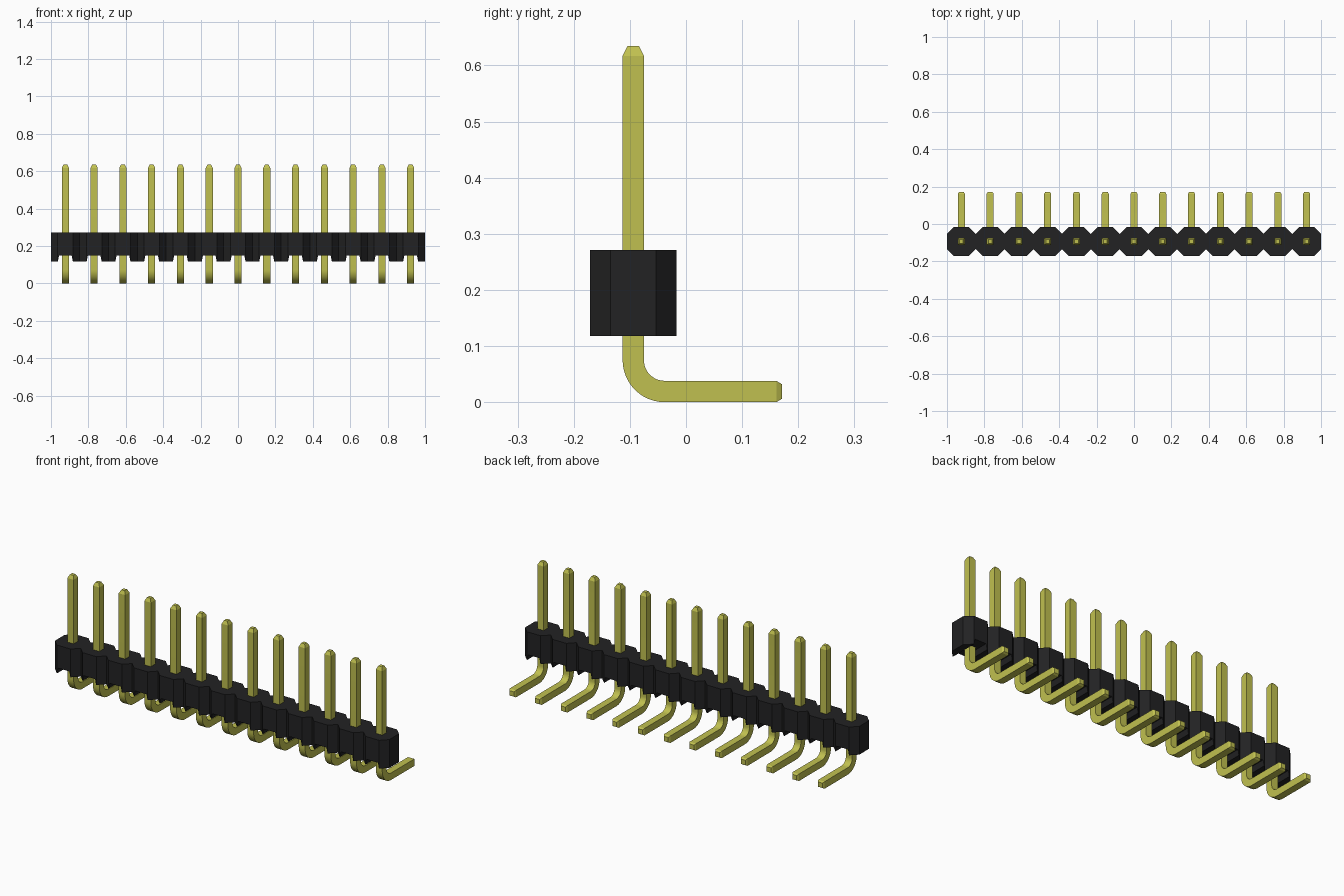
import bpy, bmesh, math
from mathutils import Vector

cube = bpy.data.objects.get("Cube")
if cube:
    bpy.data.objects.remove(cube, do_unlink=True)

COUNT = 13
PITCH = 2 / COUNT
HALF = PITCH / 2
ROW_Y = -0.094            # line of the pins
LOW, HIGH = 0.118, 0.271  # housing bottom and top
CHAMFER = 0.036
PIN = 0.019               # half the pin thickness


def make_material(name, colour):
    mat = bpy.data.materials.new(name)
    mat.use_nodes = True
    mat.diffuse_color = colour
    mat.node_tree.nodes["Principled BSDF"].inputs["Base Color"].default_value = colour
    return mat


def make_object(name, bm, mat):
    bmesh.ops.recalc_face_normals(bm, faces=bm.faces)
    mesh = bpy.data.meshes.new(name)
    bm.to_mesh(mesh)
    bm.free()
    mesh.materials.append(mat)
    obj = bpy.data.objects.new(name, mesh)
    bpy.context.collection.objects.link(obj)
    return obj


black = make_material("black plastic", (0.016, 0.016, 0.017, 1))
gold = make_material("yellow metal", (0.53, 0.53, 0.08, 1))


# Housing: one grooved block per pin, with its four upright corners cut off
def add_block(bm, x):
    groove = [(-0.040, LOW), (-0.034, LOW + 0.03), (0.034, LOW + 0.03), (0.040, LOW)]
    outline = [(-HALF, HIGH), (-HALF, LOW)] + groove + [(HALF, LOW), (HALF, HIGH)]
    part = bmesh.new()
    face = part.faces.new([part.verts.new((px, -HALF, pz)) for px, pz in outline])
    new = bmesh.ops.extrude_face_region(part, geom=[face])["geom"]
    bmesh.ops.translate(part, vec=(0, 2 * HALF, 0),
                        verts=[v for v in new if isinstance(v, bmesh.types.BMVert)])
    for sx in (-1, 1):
        for sy in (-1, 1):
            cut = bmesh.ops.bisect_plane(
                part, geom=part.verts[:] + part.edges[:] + part.faces[:],
                plane_co=(sx * HALF, sy * (HALF - CHAMFER), 0),
                plane_no=(sx, sy, 0), clear_outer=True)["geom_cut"]
            bmesh.ops.edgeloop_fill(
                part, edges=[e for e in cut if isinstance(e, bmesh.types.BMEdge)])
    bmesh.ops.translate(part, verts=part.verts, vec=(x, ROW_Y, 0))
    mesh = bpy.data.meshes.new("block")
    part.to_mesh(mesh)
    part.free()
    bm.from_mesh(mesh)
    bpy.data.meshes.remove(mesh)


positions = [(i - (COUNT - 1) / 2) * PITCH for i in range(COUNT)]
bm = bmesh.new()
for x in positions:
    add_block(bm, x)
# Open the walls between neighbours and weld the blocks together
inner = [f for f in bm.faces
         if abs(f.normal.x) > 0.999 and abs(f.calc_center_median().x) < 0.99]
bmesh.ops.delete(bm, geom=inner, context='FACES')
bmesh.ops.remove_doubles(bm, verts=bm.verts, dist=0.0005)
make_object("housing", bm, black)

# Pin path: (centre y, centre z, direction angle, half thickness)
BEND = 0.056
bend_y, bend_z = ROW_Y + BEND, PIN + BEND
path = [(ROW_Y, 0.635, 0, 0.010), (ROW_Y, 0.617, 0, PIN)]
for i in range(13):
    a = math.radians(90 * i / 12)
    path.append((bend_y - BEND * math.cos(a), bend_z - BEND * math.sin(a), a, PIN))
end = math.pi / 2
path += [(0.161, PIN, end, PIN), (0.171, PIN, end, 0.013)]

# Pins: a square section swept along the path
for number, x in enumerate(positions, 1):
    bm = bmesh.new()
    rings = []
    for y, z, a, r in path:
        across = Vector((0, math.cos(a), math.sin(a)))
        side = Vector((1, 0, 0))
        centre = Vector((x, y, z))
        rings.append([bm.verts.new(centre + side * r * u + across * r * v)
                      for u, v in ((-1, -1), (1, -1), (1, 1), (-1, 1))])
    for a, b in zip(rings, rings[1:]):
        for k in range(4):
            j = (k + 1) % 4
            bm.faces.new((a[k], a[j], b[j], b[k]))
    bm.faces.new(rings[0])
    bm.faces.new(rings[-1])
    pin = make_object(f"pin_{number}", bm, gold)
    bpy.ops.object.select_all(action='DESELECT')
    pin.select_set(True)
    bpy.context.view_layer.objects.active = pin
    bpy.ops.object.shade_smooth_by_angle(angle=math.radians(20))
